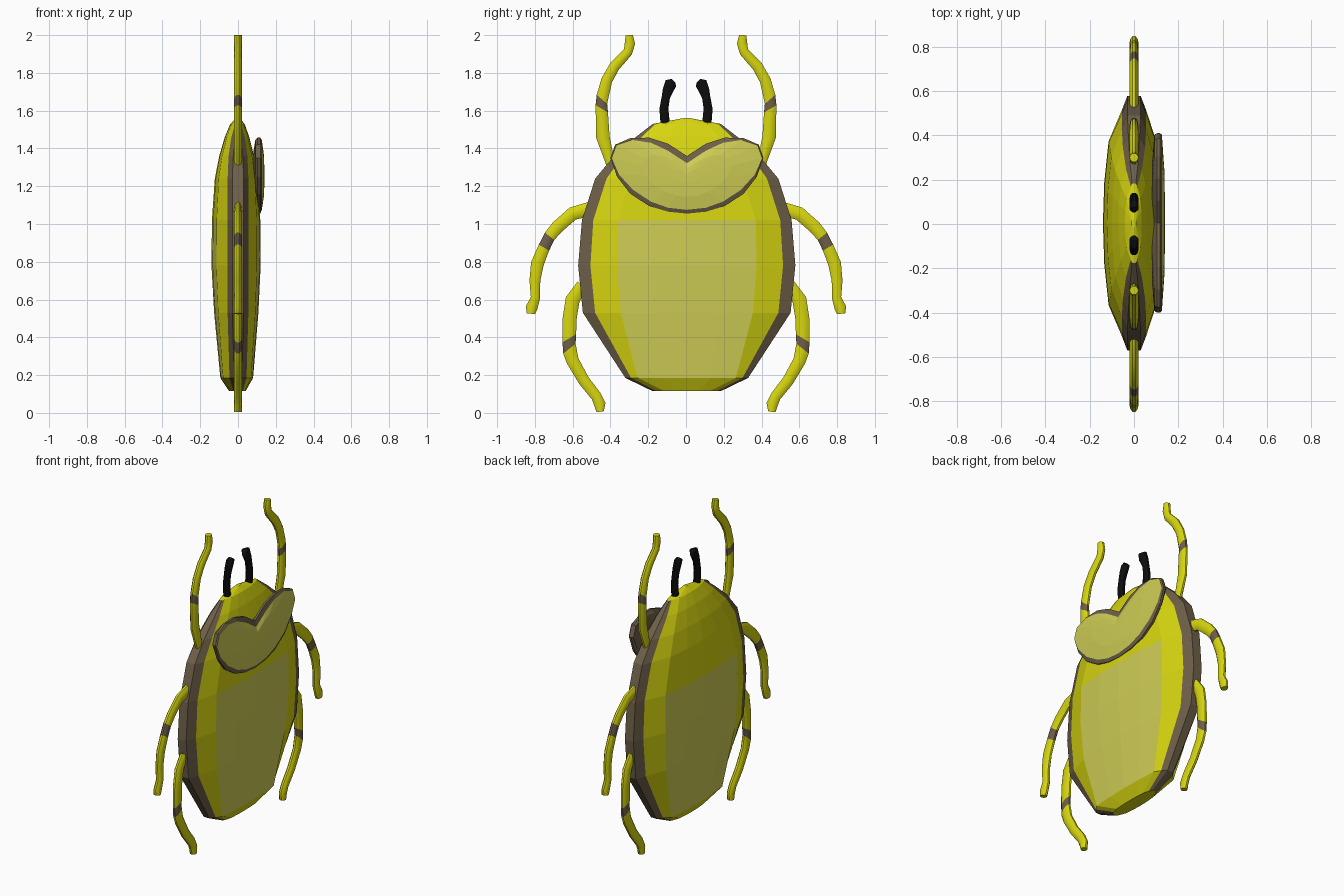
import bpy, bmesh, math
from mathutils import Vector

if "Cube" in bpy.data.objects:
    bpy.data.objects.remove(bpy.data.objects["Cube"])


def material(name, rgb):
    m = bpy.data.materials.new(name)
    m.use_nodes = True
    m.diffuse_color = (*rgb, 1)
    m.node_tree.nodes["Principled BSDF"].inputs["Base Color"].default_value = (*rgb, 1)
    return m


YELLOW = material("yellow", (0.68, 0.67, 0.005))
PALE = material("pale yellow", (0.62, 0.61, 0.09))
BROWN = material("brown", (0.155, 0.115, 0.065))
BLACK = material("black", (0.004, 0.004, 0.004))


def loft(name, rings, mats, pick, caps=(0, 0), smooth=False):
    """Skin closed rings; pick(row, column) gives each face its material."""
    bm = bmesh.new()
    rows = [[bm.verts.new(p) for p in ring] for ring in rings]
    n = len(rows[0])
    for r in range(len(rows) - 1):
        for c in range(n):
            d = (c + 1) % n
            f = bm.faces.new((rows[r][c], rows[r][d], rows[r + 1][d], rows[r + 1][c]))
            f.material_index = pick(r, c)
    for ring, mat in zip((rows[0], rows[-1]), caps):
        bm.faces.new(ring).material_index = mat
    bmesh.ops.recalc_face_normals(bm, faces=bm.faces)
    mesh = bpy.data.meshes.new(name)
    bm.to_mesh(mesh)
    bm.free()
    for m in mats:
        mesh.materials.append(m)
    ob = bpy.data.objects.new(name, mesh)
    bpy.context.collection.objects.link(ob)
    if smooth:
        bpy.ops.object.select_all(action='DESELECT')
        ob.select_set(True)
        bpy.context.view_layer.objects.active = ob
        bpy.ops.object.shade_smooth_by_angle(angle=math.radians(40))
    return ob


# Body: height, rim / inner / panel half widths, rim / inner / centre depths
BODY = [
    (0.115, 0.18, 0.16, 0.12, 0.015, 0.025, 0.04),
    (0.185, 0.325, 0.295, 0.26, 0.02, 0.045, 0.08),
    (0.53, 0.55, 0.485, 0.35, 0.03, 0.055, 0.108),
    (0.78, 0.575, 0.51, 0.37, 0.03, 0.055, 0.12),
    (1.02, 0.555, 0.495, 0.365, 0.03, 0.055, 0.118),
    (1.24, 0.485, 0.425, 0.30, 0.03, 0.055, 0.105),
    (1.36, 0.385, 0.34, 0.24, 0.025, 0.05, 0.085),
    (1.46, 0.27, 0.24, 0.17, 0.018, 0.035, 0.06),
    (1.53, 0.18, 0.165, 0.11, 0.008, 0.015, 0.035),
    (1.56, 0.02, 0.015, 0.01, 0.004, 0.006, 0.01),
]


def body_ring(z, rim, inner, panel, rx, ix, cx):
    ring = []
    for side, bulge in ((1, cx), (-1, cx * 1.17)):
        px = ix + (bulge - ix) * 0.7
        mx = ix + (bulge - ix) * 0.93
        half = [(rim, rx), (inner, ix), (panel, px), (panel / 2, mx)]
        full = half + [(0, bulge)] + [(-y, x) for y, x in reversed(half)]
        ring += [(side * x, 0.004 + side * y, z) for y, x in full]
    return ring


def body_material(row, col):
    c = col % 9
    if c in (0, 7, 8):                       # rim band
        return 2 if row < 8 else 0
    if 2 <= c <= 5 and 1 <= row <= 3:        # wing panels
        return 1
    return 0


loft("body", [body_ring(*r) for r in BODY], (YELLOW, PALE, BROWN), body_material)

# Heart-shaped shield on the +x face
OUTER = [(0, 1.36), (0.1, 1.425), (0.2, 1.457), (0.3, 1.455), (0.38, 1.42), (0.405, 1.35),
         (0.37, 1.25), (0.3, 1.16), (0.2, 1.095), (0.1, 1.065), (0, 1.055)]
INNER = [(0, 1.322), (0.1, 1.388), (0.19, 1.43), (0.29, 1.445), (0.374, 1.417), (0.398, 1.35),
         (0.36, 1.262), (0.285, 1.18), (0.19, 1.118), (0.1, 1.086), (0, 1.075)]


def heart_ring(points, x, k=1.0):
    """Mirror a half outline, shrunk by k towards the middle of each lobe."""
    out = []
    for side, pts in ((1, points), (-1, points[-2:0:-1])):
        for y, z in pts:
            out.append((x, 0.005 + side * y * k, 1.25 + (z - 1.25) * k))
    return out


heart = [heart_ring(INNER, 0.082, 0.7), heart_ring(INNER, 0.092), heart_ring(OUTER, 0.104),
         heart_ring(OUTER, 0.118), heart_ring(INNER, 0.126), heart_ring(INNER, 0.137, 0.6),
         heart_ring(INNER, 0.14, 0.2)]
loft("heart_shield", heart, (BROWN, PALE), lambda r, c: int(r >= 4), caps=(0, 1))


def limb(name, path, side, mats, stripe=None, skew=0.0, depth=0.02, sides=10):
    """Flattened tube along (y, z, width) points, with one coloured segment."""
    rings = []
    pts = [Vector((0, y, z)) for y, z, w in path]
    for i, p in enumerate(pts):
        t = (pts[min(i + 1, len(pts) - 1)] - pts[max(i - 1, 0)]).normalized()
        across = Vector((0, t.z, -t.y))
        if stripe is not None and i in (stripe, stripe + 1):
            across += t * skew
        ring = []
        for k in range(sides):
            a = math.tau * (k + 0.5) / sides
            q = p + across * (path[i][2] / 2 * math.cos(a))
            ring.append((depth * math.sin(a), side * q.y, q.z))
        rings.append(ring)
    loft(name, rings, mats, lambda r, c: int(r == stripe), smooth=True)


UPPER_LEG = [(0.40, 1.32, 0.05), (0.44, 1.46, 0.075), (0.446, 1.61, 0.068), (0.445, 1.66, 0.066),
             (0.42, 1.76, 0.062), (0.378, 1.835, 0.06), (0.308, 1.91, 0.052),
             (0.297, 1.955, 0.058), (0.30, 2.0, 0.04)]
MIDDLE_LEG = [(0.49, 1.085, 0.08), (0.60, 1.055, 0.075), (0.68, 0.985, 0.072), (0.722, 0.935, 0.066),
              (0.752, 0.875, 0.066), (0.787, 0.79, 0.072), (0.80, 0.70, 0.06),
              (0.797, 0.61, 0.052), (0.818, 0.555, 0.066), (0.822, 0.525, 0.045)]
LOWER_LEG = [(0.55, 0.68, 0.06), (0.60, 0.60, 0.08), (0.616, 0.50, 0.078), (0.618, 0.395, 0.076),
             (0.617, 0.34, 0.076), (0.60, 0.275, 0.07), (0.54, 0.17, 0.064),
             (0.475, 0.088, 0.06), (0.456, 0.045, 0.064), (0.455, 0.006, 0.04)]
ANTENNA = [(0.11, 1.53, 0.052), (0.117, 1.61, 0.05), (0.107, 1.67, 0.046), (0.095, 1.71, 0.06),
           (0.08, 1.745, 0.068), (0.066, 1.758, 0.03)]

# Paired limbs
for tag, s in (("left", 1), ("right", -1)):
    limb("upper_leg_" + tag, UPPER_LEG, s, (YELLOW, BROWN), 2, 0.6)
    limb("middle_leg_" + tag, MIDDLE_LEG, s, (YELLOW, BROWN), 3, 0.1)
    limb("lower_leg_" + tag, LOWER_LEG, s, (YELLOW, BROWN), 3, -0.6)
    limb("antenna_" + tag, ANTENNA, s, (BLACK, BLACK))
